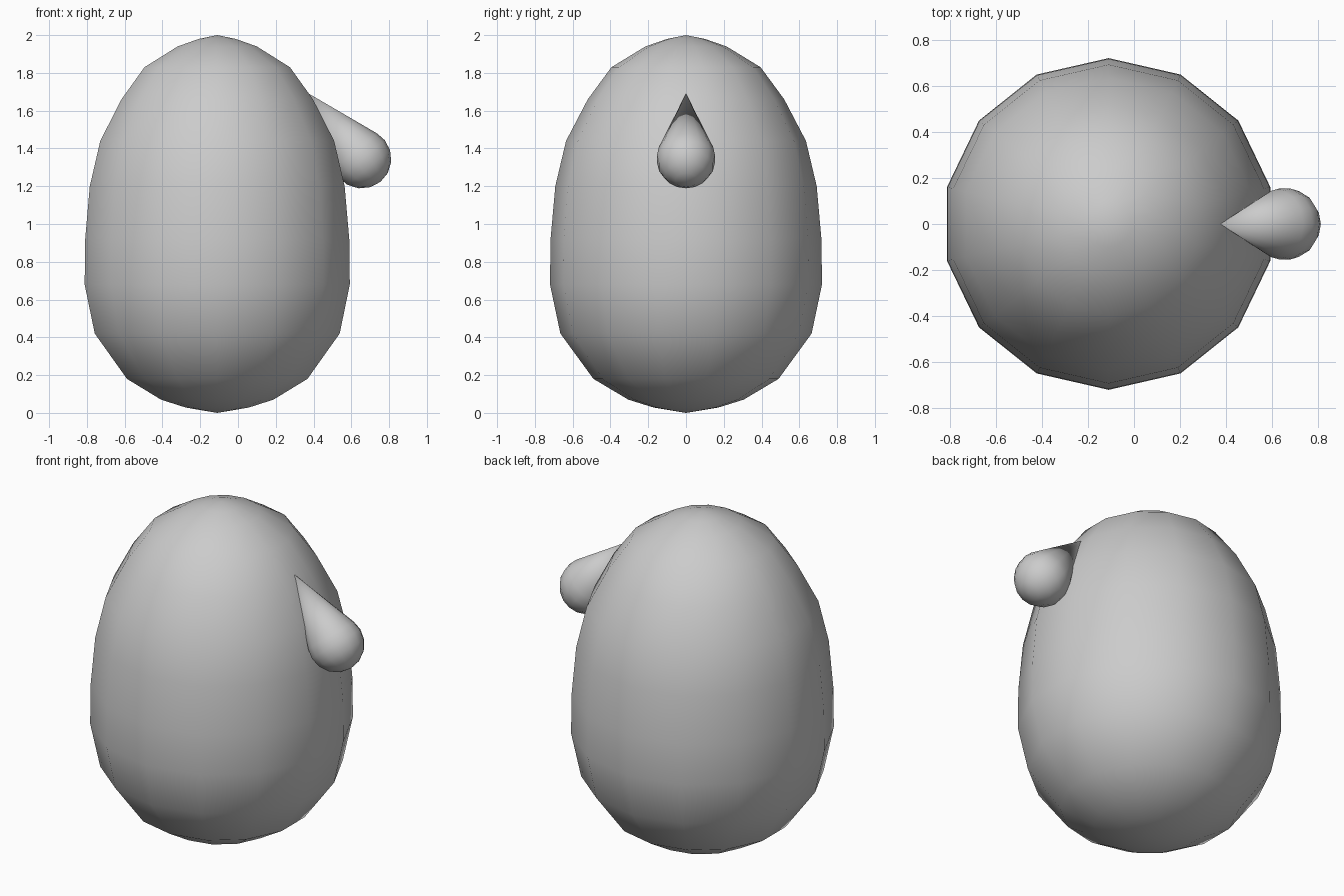
import bpy
from math import cos, sin, pi, radians
from mathutils import Vector

if "Cube" in bpy.data.objects:
    bpy.data.objects.remove(bpy.data.objects["Cube"])


def lathe(name, profile, sides, start=0.0):
    """Spin (radius, z) points, listed bottom to top, with a pole at each end."""
    verts = [(0, 0, profile[0][1])]
    rings = profile[1:-1]
    for r, z in rings:
        for i in range(sides):
            a = start + 2 * pi * i / sides
            verts.append((r * cos(a), r * sin(a), z))
    verts.append((0, 0, profile[-1][1]))
    top = len(verts) - 1
    last = 1 + (len(rings) - 1) * sides
    faces = []
    for i in range(sides):
        j = (i + 1) % sides
        faces.append((0, 1 + j, 1 + i))
        for k in range(len(rings) - 1):
            a, b = 1 + k * sides, 1 + (k + 1) * sides
            faces.append((a + i, a + j, b + j, b + i))
        faces.append((last + i, last + j, top))
    mesh = bpy.data.meshes.new(name)
    mesh.from_pydata(verts, [], faces)
    mesh.shade_smooth()
    obj = bpy.data.objects.new(name, mesh)
    bpy.context.collection.objects.link(obj)
    return obj


# Egg-shaped body, 14 sides
body = lathe("egg_body", [
    (0, 0), (0.17, 0.028), (0.305, 0.07), (0.49, 0.18), (0.665, 0.42),
    (0.72, 0.68), (0.717, 0.92), (0.692, 1.20), (0.635, 1.44),
    (0.52, 1.66), (0.395, 1.83), (0.215, 1.94), (0.10, 1.98), (0, 2.0)],
    14, pi / 2)
body.location.x = -0.11

# Teardrop nose: round bulb drawn out to a sharp tip on the body
bulb = Vector((0.655, 0, 1.345))
tip = Vector((0.375, 0, 1.69))
radius = 0.157
profile = [(radius * sin(radians(a)), radius * cos(radians(a)))
           for a in (180, 158, 135, 112, 90, 70)]
profile.append((0, (tip - bulb).length))
nose = lathe("teardrop_nose", profile, 14, pi / 2)
nose.location = bulb
nose.rotation_euler = (tip - bulb).to_track_quat('Z', 'Y').to_euler()
